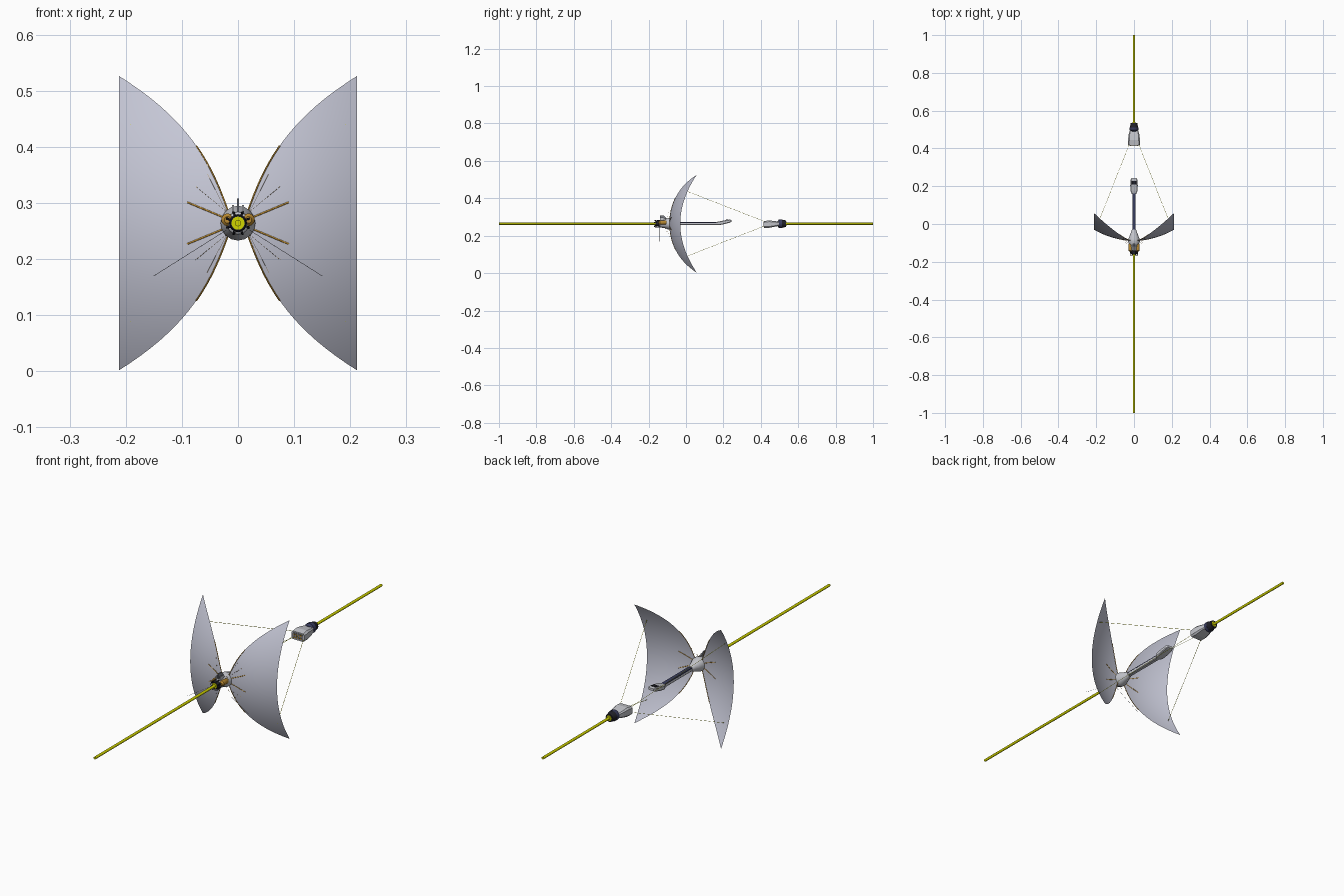
import bpy, bmesh, math
from mathutils import Vector

if "Cube" in bpy.data.objects:
    bpy.data.objects.remove(bpy.data.objects["Cube"])

ZC = 0.264  # height of the long axis


def mat(name, r, g, b):
    m = bpy.data.materials.new(name)
    m.diffuse_color = (r, g, b, 1)
    m.use_nodes = True
    m.node_tree.nodes["Principled BSDF"].inputs["Base Color"].default_value = m.diffuse_color
    return m


SAIL = mat("sail grey", 0.56, 0.57, 0.67)
GREY = mat("hull grey", 0.55, 0.56, 0.60)
MID = mat("mid grey", 0.20, 0.21, 0.24)
DARK = mat("near black", 0.015, 0.015, 0.022)
NAVY = mat("dark navy", 0.04, 0.045, 0.11)
GOLD = mat("gold", 0.48, 0.25, 0.03)
BEAM = mat("beam yellow", 0.64, 0.66, 0.0)


def finish(name, bm, m, angle=None):
    bmesh.ops.recalc_face_normals(bm, faces=bm.faces)
    me = bpy.data.meshes.new(name)
    bm.to_mesh(me)
    bm.free()
    me.materials.append(m)
    ob = bpy.data.objects.new(name, me)
    bpy.context.collection.objects.link(ob)
    if angle:
        bpy.context.view_layer.objects.active = ob
        ob.select_set(True)
        bpy.ops.object.shade_smooth_by_angle(angle=math.radians(angle))
        ob.select_set(False)
    return ob


def loft(name, rings, m, angle=None):
    """Skin closed rings of points and cap both ends."""
    bm = bmesh.new()
    vs = [[bm.verts.new(p) for p in ring] for ring in rings]
    n = len(vs[0])
    for a, b in zip(vs, vs[1:]):
        for i in range(n):
            bm.faces.new((a[i], a[(i + 1) % n], b[(i + 1) % n], b[i]))
    bm.faces.new(vs[0])
    bm.faces.new(vs[-1])
    return finish(name, bm, m, angle)


def lathe(name, profile, m, seg=16, z=ZC, x=0, angle=35):
    """Turn (y, radius) pairs about a line along y."""
    ang = [2 * math.pi * i / seg for i in range(seg)]
    return loft(name, [[(x + r * math.cos(a), y, z + r * math.sin(a)) for a in ang]
                       for y, r in profile], m, angle)


def hull(name, stations, m):
    """Chamfered box body from (y, half width, low z, high z) relative to the axis."""
    rings = []
    for y, w, lo, hi in stations:
        c = min(w, (hi - lo) / 2) * 0.35
        pts = [(w, lo + c), (w, hi - c), (w - c, hi), (c - w, hi),
               (-w, hi - c), (-w, lo + c), (c - w, lo), (w - c, lo)]
        rings.append([(x, y, ZC + z) for x, z in pts])
    return loft(name, rings, m)


def rod(name, pts, r, m, sides=6):
    """Thin bar along a list of points."""
    rings = []
    pts = [Vector(p) for p in pts]
    for i, p in enumerate(pts):
        d = (pts[min(i + 1, len(pts) - 1)] - pts[max(i - 1, 0)]).normalized()
        u = d.cross(Vector((0.13, 1, 0.21))).normalized()
        v = d.cross(u)
        rings.append([p + r * (math.cos(t) * u + math.sin(t) * v)
                      for t in (2 * math.pi * k / sides for k in range(sides))])
    return loft(name, rings, m, 60)


def dish(x, dz):
    """Point on the bowl shared by both sails."""
    return (x, -0.0885 + 1.29 * (x * x + dz * dz), ZC + dz)


def inner(dz):
    d = abs(dz)
    return 0.010 + 0.349 * d + 6.15 * d ** 3


# Sails: curved sheets between a straight outer edge and a curved inner edge
for s, side in ((-1, "left"), (1, "right")):
    bm = bmesh.new()
    rows, cols, H, X = 40, 12, 0.262, 0.212
    grid = []
    for j in range(rows + 1):
        dz = H * (2 * j / rows - 1)
        x0 = min(inner(dz), X - 0.0005)
        grid.append([bm.verts.new(dish(s * (x0 + (X - x0) * i / cols), dz))
                     for i in range(cols + 1)])
    for a, b in zip(grid, grid[1:]):
        for i in range(cols):
            bm.faces.new((a[i], a[i + 1], b[i + 1], b[i]))
    finish(side + "_sail", bm, SAIL, 40)

    for t, end in ((-1, "lower"), (1, "upper")):
        tag = side + "_" + end
        # Gold edge spar and rib, showing on both faces of the sail, and tension wires
        rod(tag + "_edge_spar", [dish(s * inner(d), t * d)
                                 for d in [0.02 + 0.118 * k / 8 for k in range(9)]], 0.0014, GOLD)
        rod(tag + "_rib", [dish(s * (0.02 + 0.07 * k / 6), t * (0.008 + 0.029 * k / 6))
                           for k in range(7)], 0.0015, GOLD)
        for ex, ez in ((0.076, 0.066), (0.055, 0.088)):
            rod(tag + "_wire", [(s * 0.02, -0.115, ZC + t * 0.02), dish(s * ex, t * ez)],
                0.0002, GOLD, 4)
        # Tow cable to the pod
        rod(tag + "_cable", [dish(s * 0.192, t * 0.176),
                             (s * 0.022, 0.43, ZC + t * 0.008)], 0.0007, BEAM, 4)
    # Whip aerial
    rod(side + "_aerial", [(s * 0.02, -0.14, ZC - 0.012), (s * 0.15, -0.14, 0.17)], 0.0004, MID, 4)
    # Gold side tanks on the hub
    lathe(side + "_tank", [(-0.146, 0.006), (-0.140, 0.0115), (-0.108, 0.0115), (-0.1, 0.006)],
          GOLD, 12, ZC + 0.006, s * 0.0185)

rod("top_aerial", [(0, -0.15, ZC + 0.02), (0, -0.15, 0.445)], 0.0002, MID, 4)

# Light beams along the axis
lathe("front_beam", [(-1, 0.0058), (-0.15, 0.0058)], BEAM, 12)
lathe("rear_beam", [(0.52, 0.0058), (1, 0.0058)], BEAM, 12)

# Hub
lathe("hub_core", [(-0.145, 0.014), (-0.14, 0.020), (-0.115, 0.023), (-0.095, 0.031),
                   (-0.08, 0.030), (-0.06, 0.022), (-0.03, 0.011)], GREY, 16)
lathe("engine_nozzle", [(-0.162, 0.0135), (-0.155, 0.016), (-0.144, 0.016)], DARK, 16)
lathe("engine_glow", [(-0.1645, 0.0118), (-0.161, 0.0118)], BEAM, 16)
for k in range(8):
    a = math.pi * (k + 0.5) / 4
    c, sn = math.cos(a), math.sin(a)
    rod("engine_claw_%d" % k, [(c * 0.018, -0.138, ZC + sn * 0.018),
                               (c * 0.021, -0.155, ZC + sn * 0.021),
                               (c * 0.016, -0.17, ZC + sn * 0.016)], 0.0024, DARK, 4)
for x, top, m in ((-0.009, 0.032, GREY), (0, 0.044, MID), (0.009, 0.032, GREY)):
    loft("dorsal_fin", [[(x + w, y0, ZC + z) for w, y0 in
                         ((-0.002, -0.14), (0.002, -0.14), (0.002, y1), (-0.002, y1))]
                        for z, y1 in ((0.015, -0.09), (top, -0.12))], m)

# Boom with dark deck and end cabin
hull("boom", [(-0.04, 0.009, -0.008, 0.007), (0.170, 0.009, -0.008, 0.007)], GREY)
hull("boom_deck", [(-0.035, 0.0092, 0.004, 0.0085), (0.170, 0.0092, 0.004, 0.0085)], NAVY)
hull("boom_cabin", [(0.160, 0.012, -0.008, 0.008), (0.175, 0.019, -0.008, 0.012),
                    (0.205, 0.02, -0.002, 0.018), (0.235, 0.018, 0.006, 0.022),
                    (0.243, 0.012, 0.010, 0.02)], GREY)
hull("cabin_window", [(0.208, 0.013, 0.012, 0.0205), (0.228, 0.012, 0.016, 0.0235)], DARK)

# Trailing pod
hull("pod_body", [(0.418, 0.032, -0.022, 0.014), (0.445, 0.032, -0.022, 0.018),
                  (0.475, 0.028, -0.016, 0.014), (0.500, 0.021, -0.010, 0.010)], GREY)
hull("pod_front_panel", [(0.4155, 0.026, -0.017, 0.009), (0.420, 0.026, -0.017, 0.009)], MID)
for i in range(4):
    for z in (-0.010, 0.002):
        lathe("pod_lamp", [(0.414, 0.0035), (0.418, 0.0035)], GOLD, 8, ZC + z, -0.0165 + 0.011 * i)
lathe("pod_engine", [(0.490, 0.014), (0.497, 0.023), (0.512, 0.023)], NAVY, 16)
lathe("pod_nozzle", [(0.512, 0.0225), (0.520, 0.020), (0.5355, 0.0175)], DARK, 16)
lathe("pod_glow", [(0.534, 0.0115), (0.537, 0.0115)], BEAM, 16)
